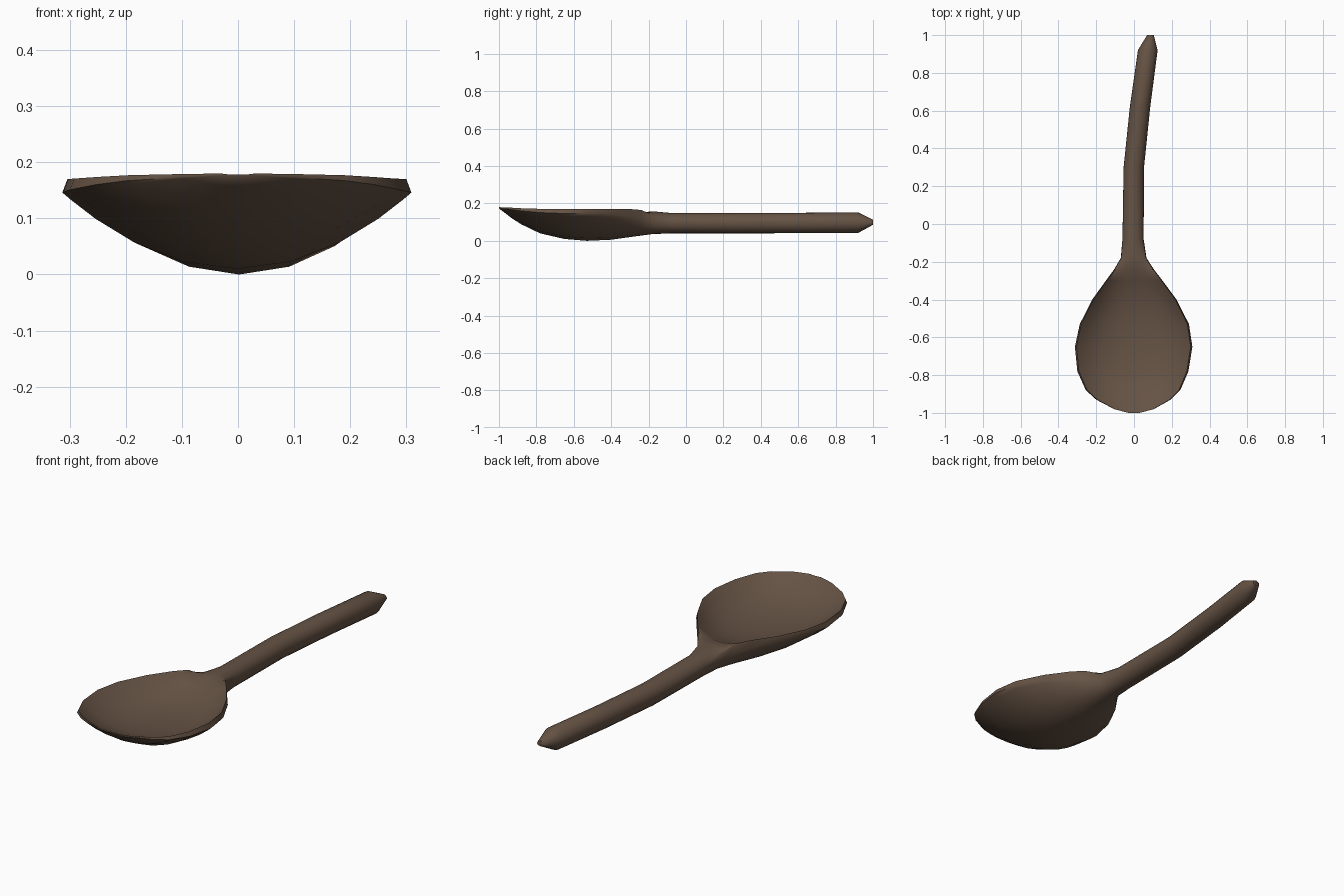
import bpy, bmesh, math

# Stations along the spoon:
# y, centre x, half width, rim-side z, rim-top z, underside z, inner floor z,
# underside bowl blend, hollow blend
STATIONS = [
    (-1.00, 0.000, 0.030, 0.177, 0.180, 0.173, 0.178, 1.0, 1.0),
    (-0.98, 0.000, 0.105, 0.173, 0.179, 0.158, 0.168, 1.0, 1.0),
    (-0.93, -0.003, 0.197, 0.167, 0.177, 0.120, 0.143, 1.0, 1.0),
    (-0.88, -0.005, 0.250, 0.160, 0.174, 0.088, 0.116, 1.0, 1.0),
    (-0.78, -0.006, 0.294, 0.151, 0.171, 0.040, 0.086, 1.0, 1.0),
    (-0.65, -0.002, 0.311, 0.146, 0.170, 0.010, 0.076, 1.0, 1.0),
    (-0.53, 0.002, 0.289, 0.146, 0.170, 0.000, 0.076, 1.0, 1.0),
    (-0.40, 0.002, 0.223, 0.143, 0.170, 0.006, 0.090, 0.85, 1.0),
    (-0.30, 0.001, 0.150, 0.130, 0.170, 0.020, 0.125, 0.55, 1.0),
    (-0.24, 0.000, 0.105, 0.118, 0.165, 0.028, 0.150, 0.25, 1.0),
    (-0.18, -0.002, 0.068, 0.100, 0.155, 0.036, 0.158, 0.0, 0.4),
    (-0.08, -0.005, 0.056, 0.095, 0.149, 0.040, 0.149, 0.0, 0.0),
    (0.30, -0.001, 0.054, 0.095, 0.149, 0.040, 0.149, 0.0, 0.0),
    (0.62, 0.032, 0.054, 0.096, 0.150, 0.041, 0.150, 0.0, 0.0),
    (0.92, 0.073, 0.052, 0.097, 0.152, 0.042, 0.152, 0.0, 0.0),
    (1.00, 0.087, 0.018, 0.096, 0.112, 0.086, 0.112, 0.0, 0.0),
]
SIDES = 10


def ring(y, cx, w, side, rim, under, floor, bowl, hollow):
    """Cross-section: underside left to right, then top right to left."""
    pts = []
    for i in range(SIDES + 1):
        a = math.pi * (1 - i / SIDES)
        s = math.sin(a)
        z = side + (under - side) * (bowl * s * s + (1 - bowl) * s)
        pts.append((cx + w * math.cos(a), y, z))
    a0 = 0.24
    for i in range(SIDES + 1):
        a = a0 + (math.pi - 2 * a0) * i / SIDES
        k = 1 - abs(math.cos(a) / math.cos(a0)) ** 2.8
        dish = rim + (floor - rim) * k
        round_top = side + (floor - side) * math.sin(a)
        pts.append((cx + w * math.cos(a), y, hollow * dish + (1 - hollow) * round_top))
    return pts


# Spoon: bowl and bent handle lofted as one closed skin
bm = bmesh.new()
rings = [[bm.verts.new(p) for p in ring(*s)] for s in STATIONS]
for r0, r1 in zip(rings, rings[1:]):
    n = len(r0)
    for i in range(n):
        j = (i + 1) % n
        bm.faces.new((r0[i], r0[j], r1[j], r1[i]))
bm.faces.new(rings[0])
bm.faces.new(rings[-1])
bmesh.ops.recalc_face_normals(bm, faces=bm.faces)

mesh = bpy.data.meshes.new("spoon")
bm.to_mesh(mesh)
bm.free()
spoon = bpy.data.objects.new("spoon", mesh)
bpy.context.collection.objects.link(spoon)

# Dark brown wood
wood = bpy.data.materials.new("dark brown wood")
wood.diffuse_color = (0.13, 0.085, 0.058, 1)
mesh.materials.append(wood)

bpy.context.view_layer.objects.active = spoon
spoon.select_set(True)
bpy.ops.object.shade_smooth_by_angle(angle=math.radians(60))
